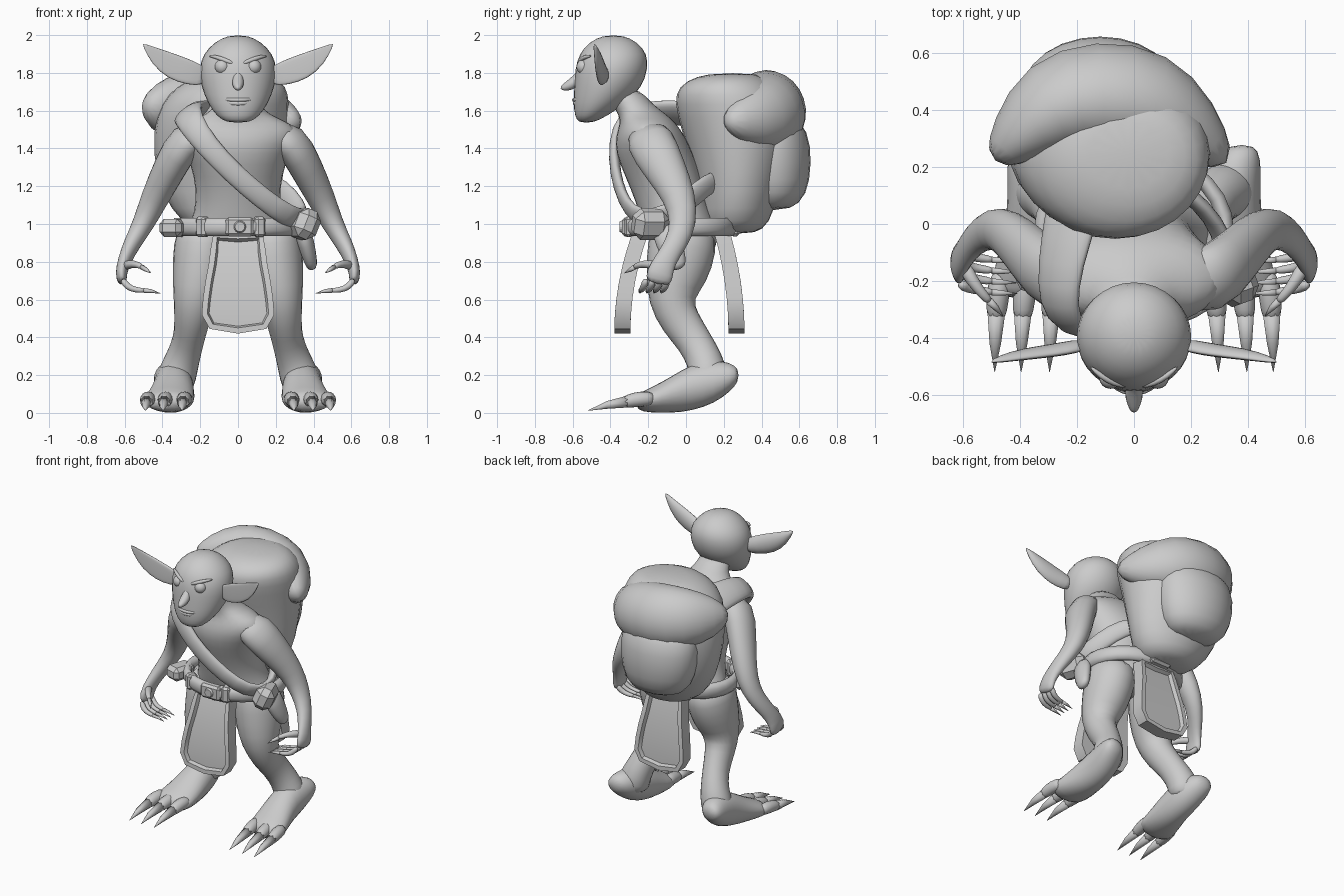
import bpy, bmesh, math
from mathutils import Vector, Euler

X, Y, Z = Vector((1, 0, 0)), Vector((0, 1, 0)), Vector((0, 0, 1))


def finish(bm, name, smooth=True, mirror=False, sub=0, bevel=0):
    bmesh.ops.recalc_face_normals(bm, faces=bm.faces)
    me = bpy.data.meshes.new(name)
    bm.to_mesh(me)
    bm.free()
    ob = bpy.data.objects.new(name, me)
    bpy.context.collection.objects.link(ob)
    for p in me.polygons:
        p.use_smooth = smooth
    if mirror:
        ob.modifiers.new("mirror", 'MIRROR').use_mirror_merge = False
    if bevel:
        ob.modifiers.new("bevel", 'BEVEL').width = bevel
    if sub:
        m = ob.modifiers.new("subdivision", 'SUBSURF')
        m.levels = m.render_levels = sub
    return ob


def tube(name, pts, n=12, ref=X, axis=None, centre=None, closed=False,
         dent=1, mirror=False, sub=1, smooth=True):
    """Skin elliptical rings (x, y, z, ra, rb) along a path."""
    bm = bmesh.new()
    P = [Vector(p[:3]) for p in pts]
    k = len(P)
    rings = []
    for i, p in enumerate(pts):
        if closed:
            t = P[(i + 1) % k] - P[i - 1]
        else:
            t = P[min(i + 1, k - 1)] - P[max(i - 1, 0)]
        t = axis.copy() if axis else t.normalized()
        r = P[i] - Vector(centre) if centre else ref
        u = (r - t * r.dot(t)).normalized()
        v = t.cross(u)
        ring = []
        for j in range(n):
            a = 2 * math.pi * (j + .5) / n
            s = math.sin(a)
            s *= dent if s > 0 else 1
            ring.append(bm.verts.new(P[i] + u * p[3] * math.cos(a) + v * p[-1] * s))
        rings.append(ring)
    for i in range(k if closed else k - 1):
        a, b = rings[i], rings[(i + 1) % k]
        for j in range(n):
            bm.faces.new((a[j], a[(j + 1) % n], b[(j + 1) % n], b[j]))
    if not closed:
        bm.faces.new(rings[0])
        bm.faces.new(rings[-1])
    return finish(bm, name, smooth, mirror, sub)


def box(name, loc, size, rot=(0, 0, 0), bevel=.015):
    bm = bmesh.new()
    bmesh.ops.create_cube(bm, size=1)
    m = Euler(rot).to_matrix()
    for v in bm.verts:
        v.co = m @ Vector([c * s for c, s in zip(v.co, size)]) + Vector(loc)
    return finish(bm, name, False, bevel=bevel)


# torso and neck
tube("torso", [(0, 0, .84, .27, .15), (0, -.01, .92, .31, .19), (0, -.04, 1.01, .25, .2),
               (0, -.08, 1.12, .225, .19), (0, -.12, 1.25, .235, .205), (0, -.17, 1.38, .28, .21),
               (0, -.19, 1.47, .34, .185), (0, -.2, 1.535, .29, .15), (0, -.23, 1.58, .16, .13),
               (0, -.29, 1.64, .115, .105), (0, -.34, 1.72, .1, .1)], n=16, axis=Z)

# head
tube("head", [(0, -.53, 1.535, .06, .04), (0, -.505, 1.57, .115, .085), (0, -.455, 1.64, .165, .145),
              (0, -.41, 1.73, .2, .185), (0, -.395, 1.82, .212, .197), (0, -.385, 1.9, .19, .185),
              (0, -.385, 1.965, .125, .13), (0, -.385, 2.0, .05, .05)], n=16, axis=Z)
tube("nose", [(0, -.55, 1.84, .02, .012), (0, -.56, 1.79, .024, .025), (0, -.595, 1.745, .038, .036),
              (0, -.635, 1.725, .027, .026), (0, -.665, 1.717, .01, .01)], n=8)
tube("upper_lip", [(-.085, -.56, 1.662, .007), (-.04, -.594, 1.657, .012), (.04, -.594, 1.657, .012),
                   (.085, -.56, 1.662, .007)], n=8, ref=Z)
tube("lower_lip", [(-.075, -.56, 1.645, .007), (-.035, -.588, 1.638, .014), (.035, -.588, 1.638, .014),
                   (.075, -.56, 1.645, .007)], n=8, ref=Z)
tube("brow", [(.02, -.57, 1.848, .01), (.07, -.56, 1.868, .014), (.12, -.533, 1.886, .012),
              (.155, -.5, 1.89, .005)], n=8, ref=Z, mirror=True)
bm = bmesh.new()
bmesh.ops.create_uvsphere(bm, u_segments=16, v_segments=10, radius=.04)
bmesh.ops.translate(bm, verts=bm.verts, vec=(.083, -.54, 1.832))
finish(bm, "eye", mirror=True)
tube("ear", [(.16, -.44, 1.775, .05, .045), (.25, -.46, 1.80, .068, .045), (.34, -.47, 1.83, .072, .042),
             (.43, -.48, 1.885, .05, .035), (.505, -.49, 1.955, .004, .012)],
     ref=Z, dent=.1, mirror=True)

# arms, hands and fingers
tube("arm", [(.17, -.2, 1.48, .07, .1), (.28, -.2, 1.455, .105, .14), (.365, -.11, 1.29, .09, .115),
             (.44, -.03, 1.14, .078, .09), (.5, -.01, 1.0, .06, .075), (.565, -.055, .89, .046, .06),
             (.6, -.11, .81, .037, .058), (.622, -.14, .735, .032, .075), (.61, -.15, .68, .025, .07)],
     mirror=True)
for i in range(4):
    y = -.21 + i * .038
    tube("finger", [(.615, y, .71, .02), (.585, y - .015, .665, .02), (.54, y - .025, .65, .016),
                    (.49, y - .03, .648, .014)], n=8, ref=Y, mirror=True)
    tube("finger_claw", [(.5, y - .03, .648, .013), (.46, y - .033, .645, .01), (.41, y - .035, .632, .001)],
         n=6, ref=Y, mirror=True, sub=0)
tube("thumb", [(.6, -.14, .775, .03), (.57, -.2, .79, .024), (.53, -.25, .785, .018), (.505, -.275, .77, .016)],
     n=8, ref=Z, mirror=True)
tube("thumb_claw", [(.51, -.27, .773, .014), (.485, -.295, .757, .011), (.46, -.325, .74, .001)],
     n=6, ref=Z, mirror=True, sub=0)

# legs, feet and toes
tube("leg", [(.17, -.01, 1.0, .15, .17), (.185, -.02, .88, .165, .195), (.2, -.05, .72, .155, .17),
             (.228, -.085, .59, .12, .125), (.245, -.03, .48, .095, .11), (.262, .045, .38, .085, .095),
             (.295, .1, .28, .095, .1), (.325, .12, .2, .11, .11), (.335, .11, .12, .1, .1)], mirror=True)
tube("foot", [(.38, .28, .2, .045, .035), (.365, .235, .19, .085, .08), (.345, .15, .165, .105, .12),
              (.34, .03, .135, .11, .13), (.35, -.08, .095, .125, .1), (.365, -.18, .068, .14, .07),
              (.375, -.27, .055, .13, .045)], axis=-Y, mirror=True)
for x in (.285, .385, .478):
    tube("toe", [(x - .01, -.16, .075, .04), (x, -.24, .075, .046), (x + .005, -.31, .062, .04),
                 (x + .007, -.34, .055, .03)], n=8, axis=-Y, mirror=True)
    tube("toe_claw", [(x + .006, -.31, .06, .034), (x + .01, -.42, .042, .022), (x + .012, -.52, .012, .001)],
         n=8, axis=-Y, mirror=True, sub=0)

# belt with loops, buckle and pouches
belt_at = lambda a, d=0: ((.325 + d) * math.cos(a), -.03 + (.275 + d) * math.sin(a))
tube("belt", [(*belt_at(i * math.pi / 14), .985, .052, .03) for i in range(28)],
     n=8, ref=Z, closed=True, sub=0)
for deg in (-125, -70):
    a = math.radians(deg)
    box("belt_loop", (*belt_at(a), .985), (.06, .07, .11), (0, 0, a + math.pi / 2))
box("buckle", (.01, -.31, .985), (.15, .06, .1))
bm = bmesh.new()
bmesh.ops.create_cone(bm, cap_ends=True, segments=16, radius1=.036, radius2=.026, depth=.02)
for v in bm.verts:
    v.co = Vector((v.co.x + .01, -.343 - v.co.z, v.co.y + .985))
finish(bm, "buckle_stud", False)
box("back_clasp", (0, .26, .99), (.16, .05, .11))
box("left_pouch", (-.34, -.16, .98), (.12, .17, .095), (0, 0, -.3), .025)
box("strap_pouch", (.35, -.19, 1.0), (.13, .19, .16), (0, .4, .35), .04)
tube("sheath", [(.33, -.12, 1.0, .05, .08), (.36, -.09, .9, .05, .08), (.385, -.05, .8, .04, .06),
                (.395, -.03, .76, .025, .035)], n=8, sub=1)


# cloth panels at front and back, each curved with a raised rim
def panel(name, y_top, y_low, thick):
    half = [(.13, .95), (.145, .87), (.155, .79), (.172, .7), (.185, .61), (.192, .52), (.15, .445)]
    y_of = lambda z: y_low + (y_top - y_low) * ((z - .42) / .53) ** 2
    bm = bmesh.new()
    rows = [[[bm.verts.new((sx * x, y_of(z) + d, z - (.025 if sx == 0 and z < .45 else 0)))
              for sx in (1, 0, -1)] for x, z in half] for d in (0, thick)]
    fronts = []
    for layer in (0, 1):
        for r, q in zip(rows[layer], rows[layer][1:]):
            for j in (0, 1):
                f = bm.faces.new((r[j], r[j + 1], q[j + 1], q[j]))
                if layer == 0:
                    fronts.append(f)
    loop = [[R[0] for R in L] + [L[-1][1]] + [R[2] for R in L[::-1]] + [L[0][1]] for L in rows]
    for i in range(len(loop[0])):
        k = (i + 1) % len(loop[0])
        bm.faces.new((loop[0][i], loop[0][k], loop[1][k], loop[1][i]))
    bmesh.ops.recalc_face_normals(bm, faces=bm.faces)
    bmesh.ops.inset_region(bm, faces=fronts, thickness=.03)
    bmesh.ops.inset_region(bm, faces=fronts, thickness=.01, depth=-.025)
    ob = finish(bm, name)
    bpy.ops.object.select_all(action='DESELECT')
    bpy.context.view_layer.objects.active = ob
    ob.select_set(True)
    bpy.ops.object.shade_smooth_by_angle(angle=math.radians(35))


panel("front_cloth", -.285, -.38, .085)
panel("back_cloth", .235, .31, -.085)

# pack: sack, rear pocket and draped flap
tube("pack_sack", [(-.05, .25, .945, .14, .12), (-.06, .26, 1.0, .24, .19), (-.09, .28, 1.16, .33, .215),
                   (-.1, .28, 1.38, .365, .275), (-.085, .27, 1.58, .365, .33), (-.05, .23, 1.69, .33, .3),
                   (-.02, .22, 1.76, .26, .23), (-.02, .25, 1.8, .16, .13)], axis=Z, n=14)
tube("pack_pocket", [(-.1, .46, 1.07, .15, .1), (-.11, .47, 1.15, .25, .18), (-.12, .47, 1.32, .29, .205),
                     (-.12, .46, 1.5, .29, .2), (-.11, .45, 1.6, .2, .1)], axis=Z)
tube("pack_flap", [(-.49, .22, 1.63, .04, .04), (-.43, .29, 1.62, .14, .1), (-.3, .42, 1.62, .21, .18),
                   (-.13, .46, 1.605, .225, .205), (.06, .43, 1.58, .215, .2), (.21, .33, 1.55, .16, .13),
                   (.33, .21, 1.54, .04, .04)], ref=Vector((0, -.35, 1)))

# carrying strap over the shoulder and across the chest
tube("strap", [(-.2, .14, 1.54, .035, .12), (-.22, .02, 1.585, .035, .12), (-.26, -.14, 1.595, .04, .1),
               (-.27, -.29, 1.58, .04, .085), (-.225, -.37, 1.49, .035, .07), (-.1, -.385, 1.34, .03, .06),
               (.05, -.36, 1.2, .03, .06), (.2, -.31, 1.08, .03, .06), (.31, -.23, 1.02, .03, .065),
               (.335, -.1, 1.04, .03, .065), (.28, .02, 1.13, .03, .065), (.19, .11, 1.21, .03, .065),
               (.06, .2, 1.25, .03, .05)],
     centre=(0, -.1, 1.25), n=10)
